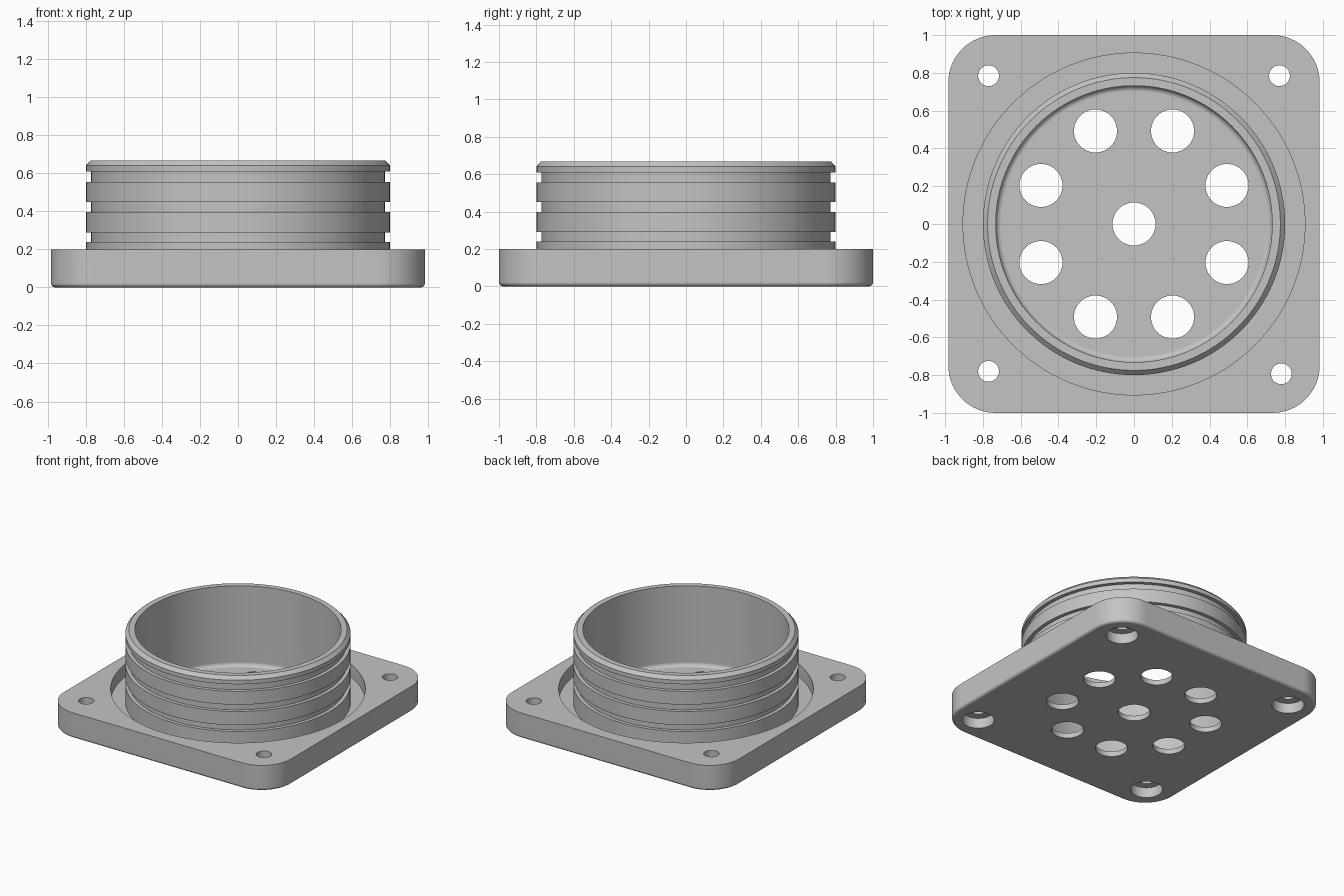
import bpy, bmesh
from math import sin, cos, pi, radians

if "Cube" in bpy.data.objects:
    bpy.data.objects.remove(bpy.data.objects["Cube"])

grey = bpy.data.materials.new("plain grey")
grey.diffuse_color = (0.55, 0.55, 0.55, 1)
grey.use_nodes = True
grey.node_tree.nodes["Principled BSDF"].inputs["Base Color"].default_value = grey.diffuse_color


def loft(name, loops):
    """Closed solid through a stack of equal-length point loops, bottom to top."""
    bm = bmesh.new()
    rings = [[bm.verts.new(p) for p in loop] for loop in loops]
    n = len(rings[0])
    for a, b in zip(rings, rings[1:]):
        for i in range(n):
            j = (i + 1) % n
            bm.faces.new((a[i], a[j], b[j], b[i]))
    bm.faces.new(rings[0][::-1])
    bm.faces.new(rings[-1])
    me = bpy.data.meshes.new(name)
    bm.to_mesh(me)
    bm.free()
    me.materials.append(grey)
    ob = bpy.data.objects.new(name, me)
    bpy.context.collection.objects.link(ob)
    return ob


def lathe(name, profile, x=0, y=0, n=128):
    return loft(name, [[(x + r * cos(2 * pi * i / n), y + r * sin(2 * pi * i / n), z)
                        for i in range(n)] for r, z in profile])


def rounded_rect(hx, hy, r, z, steps=16):
    pts = []
    for k, (sx, sy) in enumerate([(1, 1), (-1, 1), (-1, -1), (1, -1)]):
        for i in range(steps + 1):
            a = pi / 2 * (k + i / steps)
            pts.append((sx * (hx - r) + r * cos(a), sy * (hy - r) + r * sin(a), z))
    return pts


def combine(target, tool, operation):
    mod = target.modifiers.new("combine", 'BOOLEAN')
    mod.operation, mod.solver, mod.object = operation, 'EXACT', tool
    bpy.context.view_layer.objects.active = target
    bpy.ops.object.modifier_apply(modifier=mod.name)
    bpy.data.objects.remove(tool)


# Square flange with rounded corners and a softened bottom edge
E = 0.022
loops = []
for i in range(5):
    a = pi / 2 * i / 4
    d = E * (1 - sin(a))
    loops.append(rounded_rect(0.983 - d, 1 - d, 0.25 - d, E * (1 - cos(a))))
loops.append(rounded_rect(0.983, 1, 0.25, 0.2))
body = loft("flanged_housing", loops)

# Round recess that leaves a moat around the collar
combine(body, lathe("recess_cutter", [(0.905, 0.1), (0.905, 0.3)]), 'DIFFERENCE')

# Collar with three ring grooves and a chamfered rim
R, G = 0.8, 0.772
profile = [(R, 0.06), (R, 0.24)]
for z0, z1, z2 in [(0.24, 0.29, 0.397), (0.397, 0.45, 0.555), (0.555, 0.61, 0.642)]:
    profile += [(G, z0), (G, z1), (R, z1), (R, z2)]
profile.append((0.775, 0.668))
combine(body, lathe("collar", profile), 'UNION')

# Inner cavity with a filleted floor
C, F, FLOOR = 0.732, 0.03, 0.04
cavity = [(C - F + F * sin(pi / 2 * i / 5), FLOOR + F * (1 - cos(pi / 2 * i / 5)))
          for i in range(6)] + [(C, 0.8)]
combine(body, lathe("cavity_cutter", cavity), 'DIFFERENCE')

# Floor vents: one in the centre and a ring of eight
vents = [(0, 0)] + [(0.533 * cos(radians(22.5 + 45 * k)), 0.533 * sin(radians(22.5 + 45 * k)))
                    for k in range(8)]
for x, y in vents:
    combine(body, lathe("vent_cutter", [(0.114, -0.1), (0.114, 0.15)], x, y, 48), 'DIFFERENCE')

# Corner screw holes, counterbored from below
for x, y in [(-0.77, 0.785), (0.77, 0.785), (0.78, -0.793), (-0.77, -0.78)]:
    steps = [(0.114, -0.1), (0.114, 0.08), (0.055, 0.08), (0.055, 0.3)]
    combine(body, lathe("screw_cutter", steps, x, y, 48), 'DIFFERENCE')

# Smooth curved walls, crisp edges
bpy.ops.object.select_all(action='DESELECT')
body.select_set(True)
bpy.context.view_layer.objects.active = body
bpy.ops.object.shade_smooth_by_angle(angle=radians(30))
wn = body.modifiers.new("even_normals", 'WEIGHTED_NORMAL')
wn.keep_sharp = True
